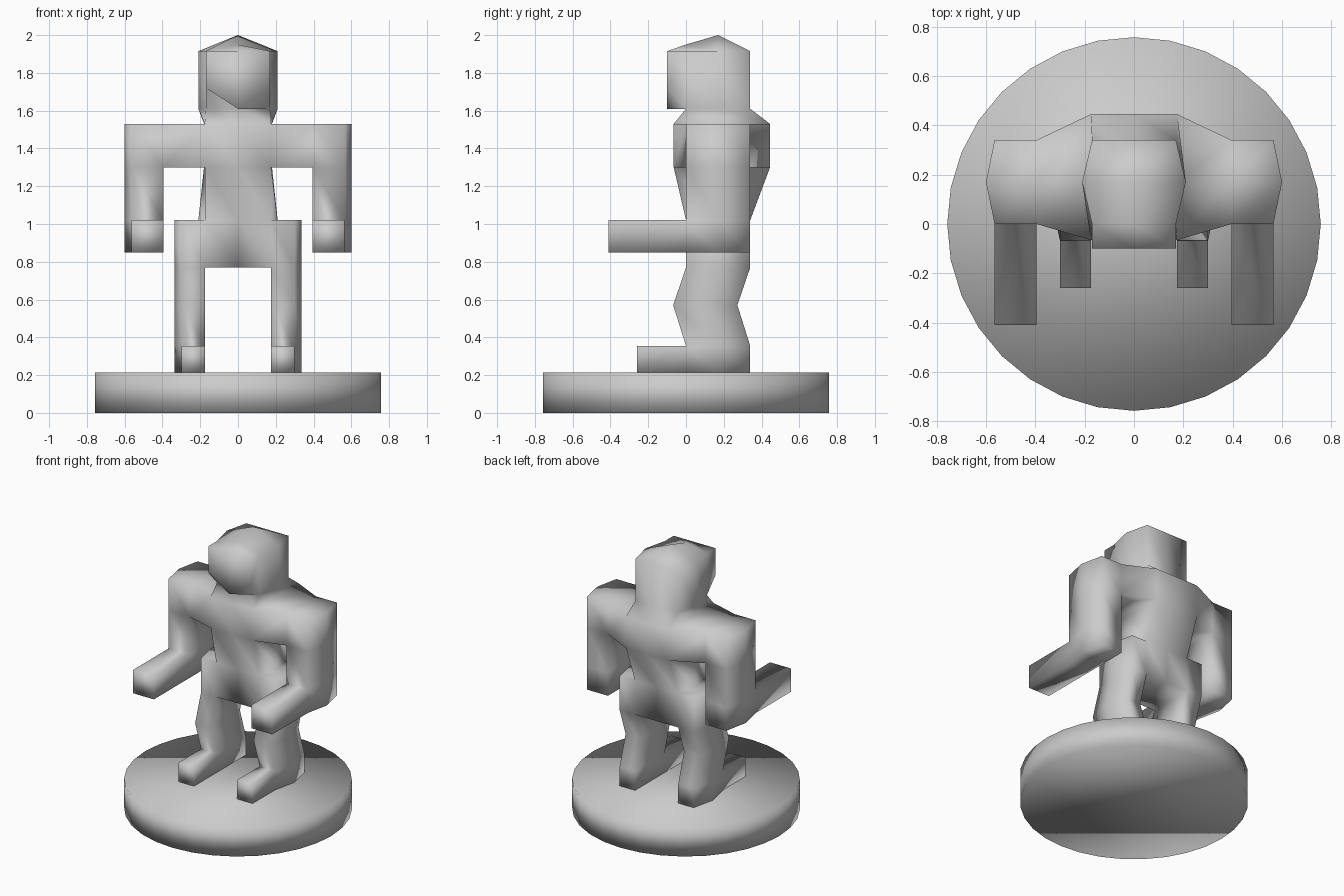
import bpy, bmesh

if "Cube" in bpy.data.objects:
    bpy.data.objects.remove(bpy.data.objects["Cube"])

# Round base
bpy.ops.mesh.primitive_cylinder_add(vertices=32, radius=0.757, depth=0.215, location=(0, 0, 0.1075))
base = bpy.context.object
base.name = "round_base"
bpy.ops.object.shade_smooth()

bm = bmesh.new()
cache = {}


def vert(co):
    key = tuple(round(c, 4) + 0.0 for c in co)
    if key not in cache:
        cache[key] = bm.verts.new(key)
    return cache[key]


def face(*pts):
    """Add a face and its mirror image across x = 0, sharing vertices."""
    bm.faces.new([vert(p) for p in pts])
    bm.faces.new([vert((-p[0], p[1], p[2])) for p in reversed(pts)])


def skin(rows, closed=True, skip=()):
    n = len(rows[0])
    for i in range(len(rows) - 1):
        for j in range(n if closed else n - 1):
            if (i, j) not in skip:
                k = (j + 1) % n
                face(rows[i][j], rows[i][k], rows[i + 1][k], rows[i + 1][j])


def half_body(z, a, b, yf, yb):
    return [(0, yf, z), (a, yf, z), (b, 0.17, z), (a, yb, z), (0, yb, z)]


def limb(z, x0, xm, x1, x2, yf, yb):
    ym = (yf + yb) / 2
    return [(x0, yf, z), (x1, yf, z), (x2, ym, z), (x1, yb, z), (x0, yb, z), (xm, ym, z)]


def cap(r):
    face(r[0], r[1], r[2], r[5])
    face(r[5], r[2], r[3], r[4])


def extrude_front(upper, lower, y):
    """Push the front panel between two limb rings forward to y."""
    back = [upper[0], upper[1], lower[1], lower[0]]
    front = [(p[0], y, p[2]) for p in back]
    skin([back, front])
    face(*front)


# Head column, neck, chest and hips (openings for face, shoulders and legs)
body = [half_body(1.915, 0.17, 0.21, 0, 0.34),
        half_body(1.61, 0.17, 0.21, 0, 0.34),
        half_body(1.53, 0.175, 0.18, -0.065, 0.445),
        half_body(1.30, 0.175, 0.18, -0.065, 0.445),
        half_body(1.02, 0.175, 0.21, 0, 0.34),
        half_body(0.77, 0.175, 0.175, 0, 0.34)]
body[0][0] = (0, 0, 1.95)
skin(body, closed=False, skip={(0, 0), (2, 1), (2, 2), (4, 1), (4, 2)})

# Crown
top, peak = body[0], (0, 0.17, 2.0)
face(top[0], top[1], top[2], peak)
face(peak, top[2], top[3], top[4])

# Face block with pointed chin
rim = [top[0], top[1], body[1][1], body[1][0]]
mask = [(0, -0.1, 1.915), (0.17, -0.1, 1.915), (0.17, -0.1, 1.72), (0, -0.1, 1.61)]
skin([rim, mask], closed=False)
face(*mask)

# Crotch
low = body[5]
face(low[0], low[1], low[2], (0, 0.17, 0.77))
face((0, 0.17, 0.77), low[2], low[3], low[4])

# Arms with forearms reaching forward
arm = [limb(z, 0.395, 0.395, 0.565, 0.60, 0, 0.34) for z in (1.53, 1.30, 1.02, 0.85)]
skin(arm, skip={(0, 4), (0, 5), (2, 0)})
cap(arm[0])
cap(arm[3])
extrude_front(arm[2], arm[3], -0.41)

# Shoulders joining chest to arms
skin([body[2][1:4] + body[3][3:0:-1],
      [arm[0][0], arm[0][5], arm[0][4], arm[1][4], arm[1][5], arm[1][0]]])

# Legs with bent knees and feet
leg = [limb(z, 0.175, xm, 0.30, 0.337, y, y + 0.34) for z, xm, y in
       ((1.02, 0.21, 0), (0.77, 0.175, 0), (0.57, 0.175, -0.068),
        (0.355, 0.175, 0), (0.215, 0.175, 0))]
skin(leg, skip={(0, 4), (0, 5), (3, 0)})
cap(leg[0])
cap(leg[4])
extrude_front(leg[3], leg[4], -0.26)

bmesh.ops.recalc_face_normals(bm, faces=bm.faces)
for f in bm.faces:
    f.smooth = True
mesh = bpy.data.meshes.new("figure")
bm.to_mesh(mesh)
bm.free()
bpy.context.collection.objects.link(bpy.data.objects.new("figure", mesh))
